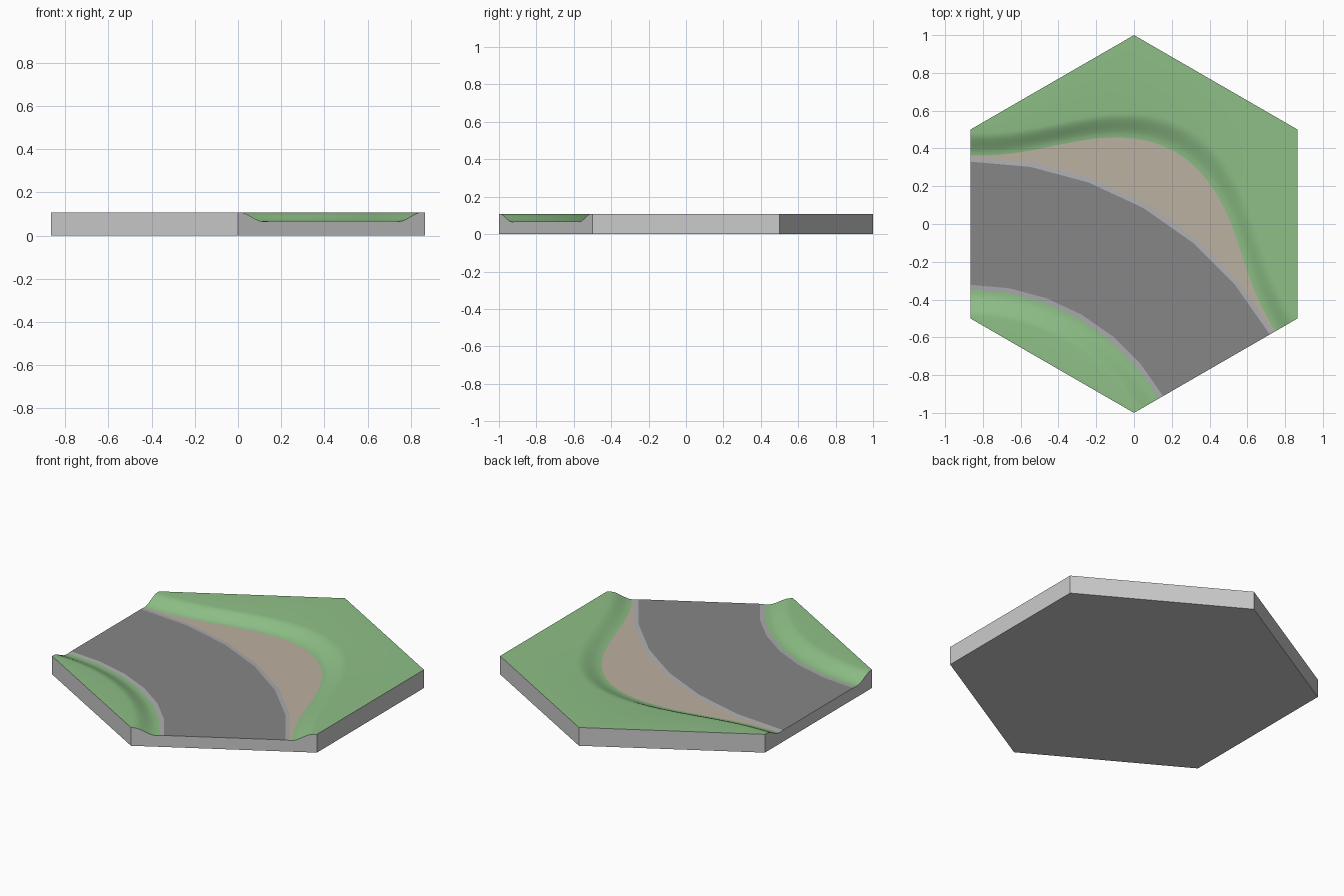
import bpy, bmesh
from math import sin, cos, pi, radians, degrees, atan2

if "Cube" in bpy.data.objects:
    bpy.data.objects.remove(bpy.data.objects["Cube"])

TOP, FLOOR, ROAD = 0.108, 0.066, 0.068
CX, CY = -0.866, -1.5            # centre of the road's bend; both road ends lie on radial lines
N = 8                            # rows across each bank

# Angles swept by the bend, including the hexagon's corner directions
corners = [degrees(atan2(2.5, 0.866)), degrees(atan2(2.0, 1.732))]
angles = sorted(set([30 + 2 * i for i in range(31)] + corners), reverse=True)
LEFT, RIGHT = angles[0], angles[-1]


def material(name, rgb):
    m = bpy.data.materials.new(name)
    m.diffuse_color = (*rgb, 1)
    m.use_nodes = True
    m.node_tree.nodes["Principled BSDF"].inputs["Base Color"].default_value = m.diffuse_color
    return m


def line_radius(a, normal_deg, dist):
    return dist / cos(radians(a - normal_deg))


# Distances from the bend centre to the tile outline
def hex_inner(a):
    return line_radius(a, 60, 0.866)


def hex_outer(a):
    r = []
    for n in (0, 60, 120):
        d = 0.866 - CX * cos(radians(n)) - CY * sin(radians(n))
        if cos(radians(a - n)) > 0.01:
            r.append(line_radius(a, n, d))
    return min(r)


def faceted(radius):
    # six straight segments around the bend
    return lambda a: radius * cos(radians(5)) / cos(radians((a - 30) % 10 - 5))


def bulge(a):
    return ((1 + cos(pi * (a - 60) / 30)) / 2) ** 1.2


def foot(a):
    return 1.862 + 0.31 * bulge(a)


def flat(f, z):
    return lambda a: (f(a), z)


def bank(start, width):
    # smooth S-shaped rise; negative width climbs toward the centre
    rows = []
    for i in range(N + 1):
        t = i / N
        z = FLOOR + (TOP - FLOOR) * t * t * (3 - 2 * t)
        rows.append(lambda a, t=t, z=z: (start(a) + width(a) * t, z))
    return rows


def point(row, a):
    r, z = row(a)
    return (CX + r * cos(radians(a)), CY + r * sin(radians(a)), z)


def finish(bm, name, mat=None, smooth=False):
    bmesh.ops.remove_doubles(bm, verts=bm.verts, dist=1e-4)
    me = bpy.data.meshes.new(name)
    bm.to_mesh(me)
    bm.free()
    for p in me.polygons:
        p.use_smooth = smooth
    if mat:
        me.materials.append(mat)
    ob = bpy.data.objects.new(name, me)
    bpy.context.collection.objects.link(ob)


def sheet(name, rows, mat, smooth=False):
    bm = bmesh.new()
    grid = [[bm.verts.new(point(row, a)) for a in angles] for row in rows]
    for lo, hi in zip(grid, grid[1:]):
        for j in range(len(angles) - 1):
            bm.faces.new((lo[j], lo[j + 1], hi[j + 1], hi[j]))
    finish(bm, name, mat, smooth)


grass = material("grass", (0.27, 0.52, 0.24))
sand = material("sand", (0.50, 0.44, 0.35))
asphalt = material("asphalt", (0.24, 0.24, 0.24))
stone = material("kerb_stone", (0.42, 0.42, 0.44))

# Rows across the tile, from the inner outline to the outer outline
kerb_in, road_in = flat(faceted(1.153), FLOOR), flat(faceted(1.178), ROAD)
road_out, kerb_out = flat(faceted(1.83), ROAD), flat(faceted(1.856), FLOOR)
inner_rows = ([flat(hex_inner, TOP)]
              + bank(lambda a: 1.135, lambda a: -0.125)[::-1] + [kerb_in])
outer_rows = (bank(foot, lambda a: 0.12 + 0.025 * bulge(a))
              + [flat(hex_outer, TOP)])

sheet("inner_grass_bank", inner_rows, grass, True)
sheet("inner_kerb", [kerb_in, road_in], stone)
sheet("road", [road_in, road_out], asphalt)
sheet("outer_kerb", [road_out, kerb_out], stone)
sheet("sand_verge", [kerb_out, outer_rows[0]], sand)
sheet("outer_grass_bank", outer_rows, grass, True)

# Tile base: side walls following the rim of the surface, and the underside
all_rows = inner_rows + [road_in, road_out, kerb_out] + outer_rows
rim = [point(row, RIGHT) for row in all_rows]
rim += [point(flat(hex_outer, TOP), a) for a in (corners[1], corners[0])]
rim += [point(row, LEFT) for row in reversed(all_rows)]
bm = bmesh.new()
upper = [bm.verts.new(p) for p in rim]
lower = [bm.verts.new((x, y, 0)) for x, y, z in rim]
for i in range(len(rim)):
    j = (i + 1) % len(rim)
    bm.faces.new((lower[i], lower[j], upper[j], upper[i]))
bm.faces.new(lower[::-1])
finish(bm, "tile_base")
